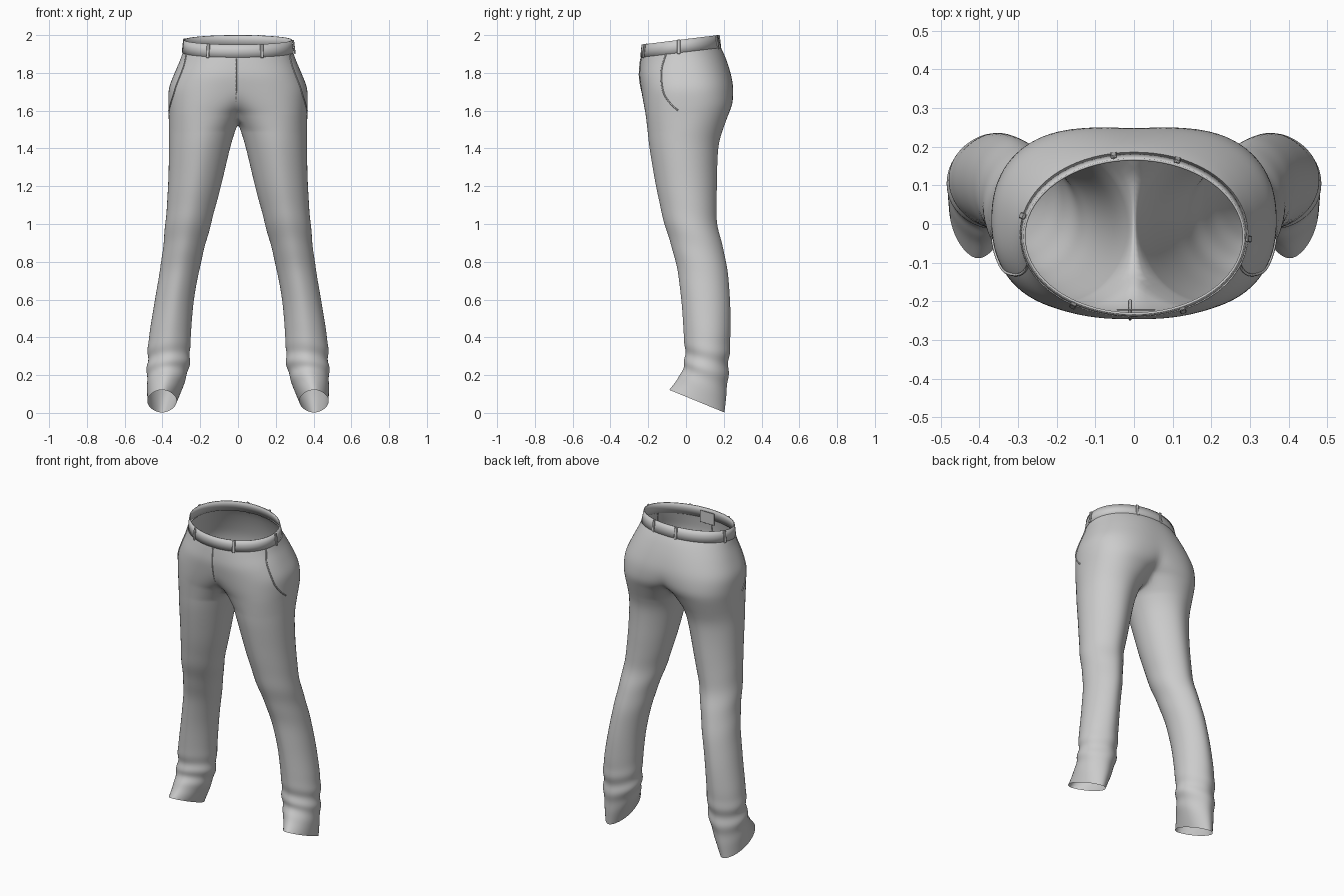
import bpy, bmesh
from math import sin, cos, acos, asin, pi, exp, radians, atan2
from mathutils import Vector, Matrix

if "Cube" in bpy.data.objects:
    bpy.data.objects.remove(bpy.data.objects["Cube"])

M, K = 26, 7            # outer segments and inner-thigh points of each half section

# seat sections: z, outer x, oval centre x, front y, back y, tilt, squareness
SEAT = [(1.912, .292, 0, -.238, .183, .12, .97),
        (1.870, .306, .005, -.243, .205, .10, .92),
        (1.800, .336, .02, -.247, .232, .06, .87),
        (1.720, .366, .06, -.238, .250, .03, .86),
        (1.640, .370, .12, -.226, .247, .0, .88),
        (1.580, .368, .165, -.215, .226, .0, .92)]
# leg sections: z, outer x, inner x, front y, back y, tilt
LEG = [(1.50, .367, .012, -.205, .196, 0),
       (1.40, .366, .042, -.194, .172, 0),
       (1.20, .371, .090, -.160, .165, 0),
       (1.00, .385, .143, -.115, .167, 0),
       (0.80, .407, .195, -.055, .214, 0),
       (0.60, .440, .233, -.026, .234, 0),
       (0.40, .472, .250, -.012, .236, 0),
       (0.28, .480, .255, -.006, .228, -.08),
       (0.20, .482, .270, -.022, .222, -.2),
       (0.13, .482, .295, -.050, .214, -.33),
       (0.062, .480, .325, -.090, .205, -.41)]


def resample(rows, n):
    """Smooth curve through the table rows, n steps per gap."""
    out = []
    for i in range(len(rows) - 1):
        a, b, c, d = (rows[max(i - 1, 0)], rows[i], rows[i + 1], rows[min(i + 2, len(rows) - 1)])
        for s in range(n):
            u = s / n
            out.append([q + .5 * u * (r - p + u * (2*p - 5*q + 4*r - w + u * (3*(q - r) + w - p)))
                        for p, q, r, w in zip(a, b, c, d)])
    return out + [list(rows[-1])]


def power(v, e):
    return (abs(v) ** e) * (1 if v >= 0 else -1)


def oval(row, t, grow=1.0, pleat=0.0):
    z, xo, cx, yf, yb, tilt, e = row
    mid, d = (yf + yb) / 2, (yb - yf) / 2
    s = sin(t)
    y = d * power(s, e) * (1 - pleat + pleat * abs(s) ** 10) * grow
    return Vector((cx + (xo - cx) * power(cos(t), e) * grow, mid + y, z + tilt * y))


def open_angle(row):
    """Angle at which a seat oval meets the middle plane."""
    xo, cx, e = row[1], max(row[2], 0), row[6]
    return acos(-(cx / (xo - cx)) ** (1 / e))


def finish(name, bm, smooth=True):
    me = bpy.data.meshes.new(name)
    bm.to_mesh(me)
    bm.free()
    ob = bpy.data.objects.new(name, me)
    bpy.context.collection.objects.link(ob)
    for p in me.polygons:
        p.use_smooth = smooth
    return ob


def bridge(bm, a, b, closed):
    n = len(a)
    for i in range(n if closed else n - 1):
        j = (i + 1) % n
        bm.faces.new((a[i], b[i], b[j], a[j]))


# seat and legs: one half, mirrored
seat_rows = resample(SEAT, 3)
leg_rows = [[r[0], r[1], (r[1] + r[2]) / 2, r[3], r[4], r[5], 1.0] for r in resample(LEG, 5)]
bm = bmesh.new()
prev = None
for row in seat_rows:
    A = open_angle(row)
    pts = [oval(row, -A + 2 * A * i / M) for i in range(M + 1)]
    pts[0].x = pts[-1].x = 0
    ring = [bm.verts.new(p) for p in pts]
    if prev:
        bridge(bm, prev, ring, False)
    prev = ring
# crotch line closes the ring
f, b = pts[0], pts[-1]
for k in range(1, K + 1):
    s = k / (K + 1)
    p = b.lerp(f, s)
    prev.append(bm.verts.new((0, p.y, p.z - .05 * sin(pi * s))))
A = open_angle(seat_rows[-1])
angles = [-A + 2 * A * i / M for i in range(M + 1)]
angles += [A + (2 * pi - 2 * A) * k / (K + 1) for k in range(1, K + 1)]
for n, row in enumerate(leg_rows):
    z = row[0]
    ring = []
    for t in angles:
        # folds gathered above the shoe, fainter ones behind the knee
        fold = .05 * exp(-((z - .27) / .09) ** 2) * sin(58 * z + 1.6 * sin(t + .6))
        fold += .018 * exp(-((z - .92) / .16) ** 2) * sin(34 * z + 2 * sin(t))
        ring.append(bm.verts.new(oval(row, t, 1 + fold, .05 * min(1, n / 8))))
    bridge(bm, prev, ring, True)
    prev = ring
bmesh.ops.recalc_face_normals(bm, faces=bm.faces[:])
side = max(bm.faces, key=lambda q: q.calc_center_median().x)
if side.normal.x < 0:
    bmesh.ops.reverse_faces(bm, faces=bm.faces[:])
body = finish("seat_and_legs", bm)
mir = body.modifiers.new("mirror", 'MIRROR')
mir.merge_threshold = .0005
sub = body.modifiers.new("smooth", 'SUBSURF')
sub.levels = sub.render_levels = 1

# waistband
BAND = [(1.975, .287, 0, -.235, .170, .124, 1.0),
        (1.945, .291, 0, -.239, .177, .122, .99),
        (1.908, .295, 0, -.241, .186, .12, .97)]
bm = bmesh.new()
prev = None
for row in BAND:
    ring = [bm.verts.new(oval(row, 2 * pi * i / 72)) for i in range(72)]
    if prev:
        bridge(bm, prev, ring, True)
    prev = ring
bmesh.ops.recalc_face_normals(bm, faces=bm.faces[:])
band = finish("waistband", bm)
sol = band.modifiers.new("thickness", 'SOLIDIFY')
sol.thickness, sol.offset = .006, -1


def box(name, size, matrix):
    bm = bmesh.new()
    bmesh.ops.create_cube(bm, size=1, matrix=matrix @ Matrix.Diagonal((*size, 1)))
    bmesh.ops.bevel(bm, geom=bm.edges[:], offset=min(size) * .3, segments=1, affect='EDGES')
    return finish(name, bm, False)


# belt loops
for i, deg in enumerate((-122, -65, -2, 68, 100, 166)):
    t = radians(deg)
    p = oval(BAND[1], t, 1.02)
    turn = atan2(sin(t) / .208, cos(t) / .291)
    box(f"belt_loop_{i + 1}", (.008, .017, .075),
        Matrix.Translation(p + Vector((0, 0, -.006))) @ Matrix.Rotation(turn, 4, 'Z')
        @ Matrix.Rotation(radians(-7), 4, 'Y'))

# fly shield inside the front
box("fly_shield", (.10, .004, .075), Matrix.Translation((.005, -.222, 1.895)))


def seam(name, pts, r):
    cu = bpy.data.curves.new(name, 'CURVE')
    cu.dimensions = '3D'
    cu.bevel_depth, cu.bevel_resolution = r, 1
    sp = cu.splines.new('POLY')
    sp.points.add(len(pts) - 1)
    for q, p in zip(sp.points, pts):
        q.co = (*p, 1)
    ob = bpy.data.objects.new(name, cu)
    bpy.context.collection.objects.link(ob)


def seat_row(z):
    for a, b in zip(seat_rows, seat_rows[1:]):
        if a[0] >= z >= b[0]:
            u = (a[0] - z) / (a[0] - b[0])
            return [p + (q - p) * u for p, q in zip(a, b)]
    return seat_rows[0] if z > 1.9 else seat_rows[-1]


# fly edge
fly = []
for i in range(12):
    row = seat_row(1.90 - .27 * i / 11)
    p = oval(row, -open_angle(row))
    fly.append((-.01, p.y, p.z))
seam("fly_edge", fly, .004)

# curved pocket openings
pocket = resample([(-.105, 1.90), (-.13, 1.81), (-.12, 1.70), (-.08, 1.635), (-.04, 1.60)], 5)
for sx, name in ((1, "right_pocket_edge"), (-1, "left_pocket_edge")):
    pts = []
    for y, z in pocket:
        row = seat_row(z)
        mid, d = (row[3] + row[4]) / 2, (row[4] - row[3]) / 2
        row = seat_row(z - row[5] * (y - mid))
        p = oval(row, asin(power((y - mid) / d, 1 / row[6])))
        pts.append((sx * p.x, p.y, p.z))
    seam(name, pts, .004)
